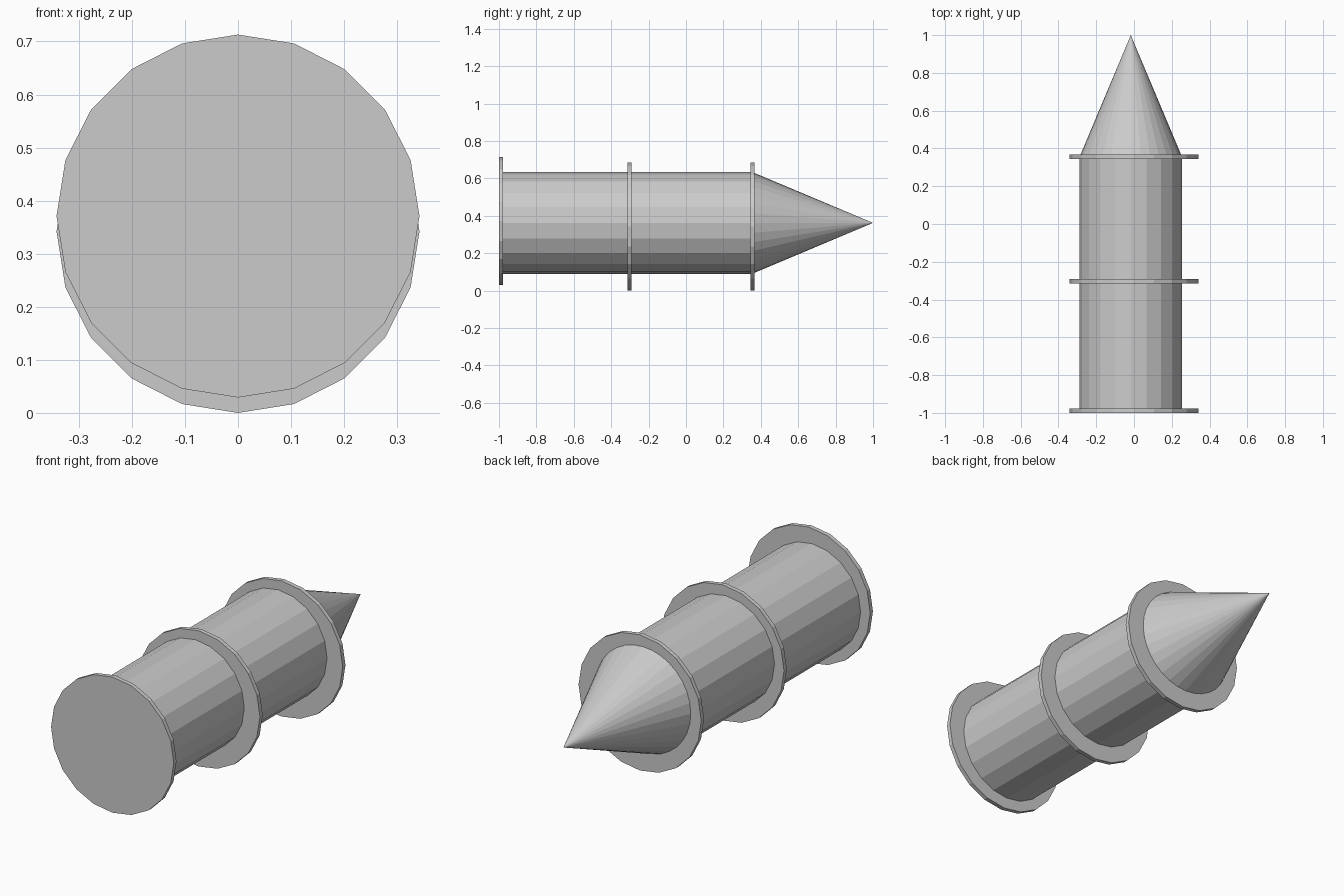
import bpy
from math import pi

if "Cube" in bpy.data.objects:
    bpy.data.objects.remove(bpy.data.objects["Cube"])


def drum(name, radius, y0, y1, x, z, sides=20, tip=None):
    """Flat-shaded cylinder (or cone, if tip is given) lying along y."""
    bpy.ops.mesh.primitive_cone_add(
        vertices=sides, radius1=radius, radius2=radius if tip is None else tip,
        depth=y1 - y0, location=(x, (y0 + y1) / 2, z), rotation=(-pi / 2, 0, 0))
    bpy.context.object.name = name


BODY_R, BODY_X, BODY_Z = 0.272, -0.017, 0.362
FLANGE_R, FLANGE_T = 0.342, 0.022

# Main barrel and pointed nose, slightly off the flange axis
drum("barrel", BODY_R, -0.99, 0.354, BODY_X, BODY_Z)
drum("nose_cone", BODY_R, 0.354, 1.0, BODY_X, BODY_Z, sides=32, tip=0)

# Three flanges; the end plate sits a little higher than the two rings
for name, y, z in (("end_plate", -0.989, 0.371),
                   ("middle_flange", -0.303, 0.342),
                   ("nose_flange", 0.356, 0.342)):
    drum(name, FLANGE_R, y - FLANGE_T / 2, y + FLANGE_T / 2, 0, z)
